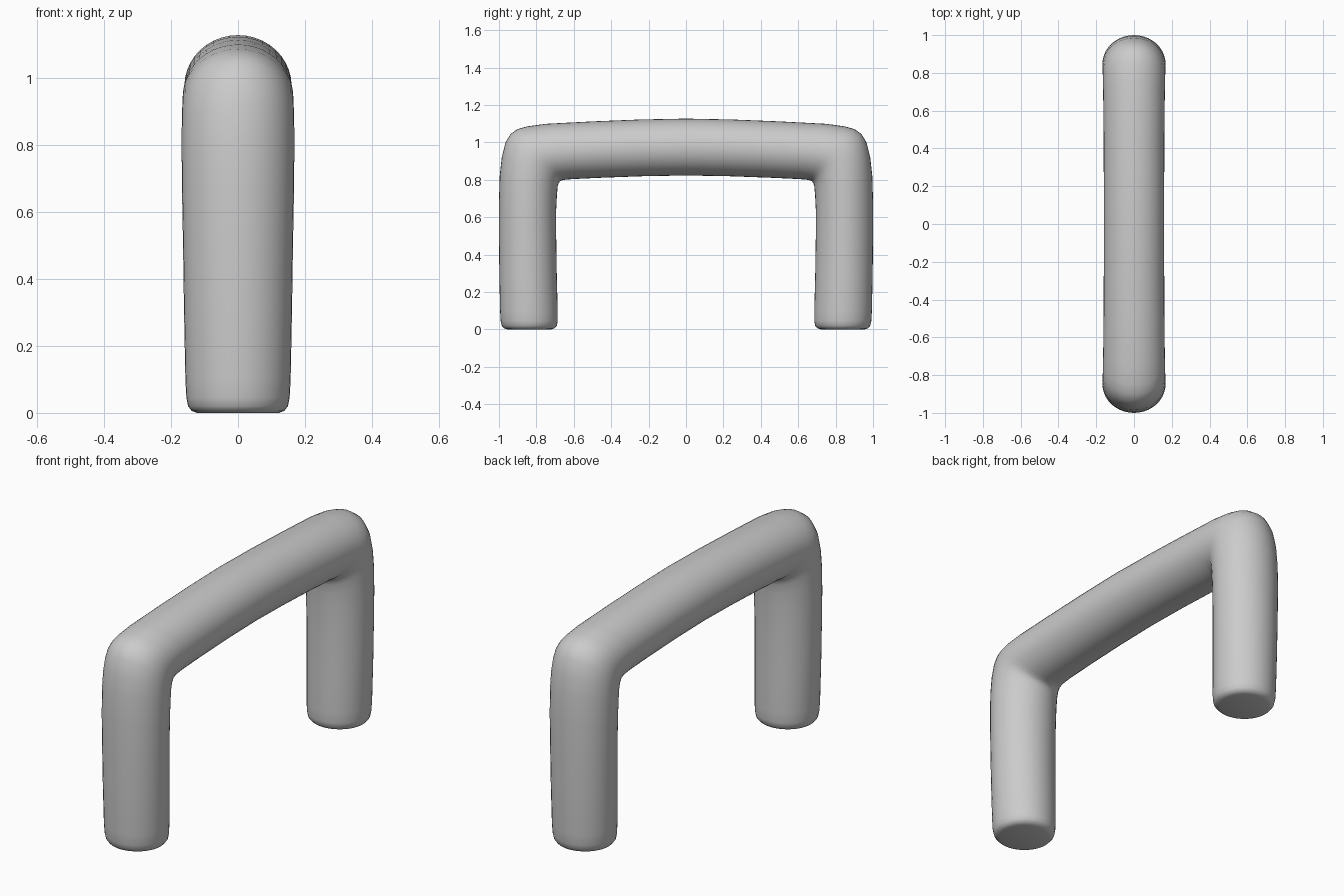
import bpy, bmesh, math

SIDES = 40

# Half of the handle: outer (y, z), inner (y, z), half width in x
half = [
    (0.955, 0.000, 0.722, 0.000, 0.122),
    (0.974, 0.006, 0.703, 0.006, 0.138),
    (0.985, 0.020, 0.690, 0.020, 0.149),
    (0.991, 0.045, 0.686, 0.045, 0.154),
    (0.994, 0.100, 0.686, 0.100, 0.157),
    (0.998, 0.300, 0.691, 0.300, 0.161),
    (1.000, 0.500, 0.694, 0.500, 0.164),
    (1.000, 0.680, 0.694, 0.640, 0.167),
    (0.996, 0.820, 0.690, 0.720, 0.168),
    (0.985, 0.920, 0.686, 0.765, 0.168),
    (0.965, 1.000, 0.680, 0.784, 0.167),
    (0.938, 1.045, 0.672, 0.793, 0.166),
    (0.900, 1.071, 0.660, 0.798, 0.165),
    (0.850, 1.085, 0.640, 0.801, 0.165),
    (0.750, 1.099, 0.600, 0.804, 0.163),
    (0.500, 1.112, 0.450, 0.811, 0.161),
    (0.250, 1.122, 0.230, 0.819, 0.160),
]
middle = (0.0, 1.127, 0.0, 0.823, 0.160)

# Mirror the sections to get the whole run from one foot to the other
sections = [(-a, b, -c, d, w) for a, b, c, d, w in half]
sections += [middle] + half[::-1]

# Loft elliptical rings along the handle
bm = bmesh.new()
rings = []
for oy, oz, iy, iz, w in sections:
    ring = []
    for k in range(SIDES):
        t = 2 * math.pi * k / SIDES
        f = 0.5 + 0.5 * math.cos(t)
        ring.append(bm.verts.new((w * math.sin(t), iy + (oy - iy) * f, iz + (oz - iz) * f)))
    rings.append(ring)
for a, b in zip(rings, rings[1:]):
    for k in range(SIDES):
        n = (k + 1) % SIDES
        bm.faces.new((a[k], a[n], b[n], b[k]))

# Flat feet
bm.faces.new(rings[0])
bm.faces.new(rings[-1])
bmesh.ops.recalc_face_normals(bm, faces=bm.faces)

mesh = bpy.data.meshes.new("handle")
bm.to_mesh(mesh)
bm.free()
handle = bpy.data.objects.new("handle", mesh)
bpy.context.collection.objects.link(handle)
bpy.context.view_layer.objects.active = handle
handle.select_set(True)
bpy.ops.object.shade_smooth_by_angle(angle=math.radians(40))
